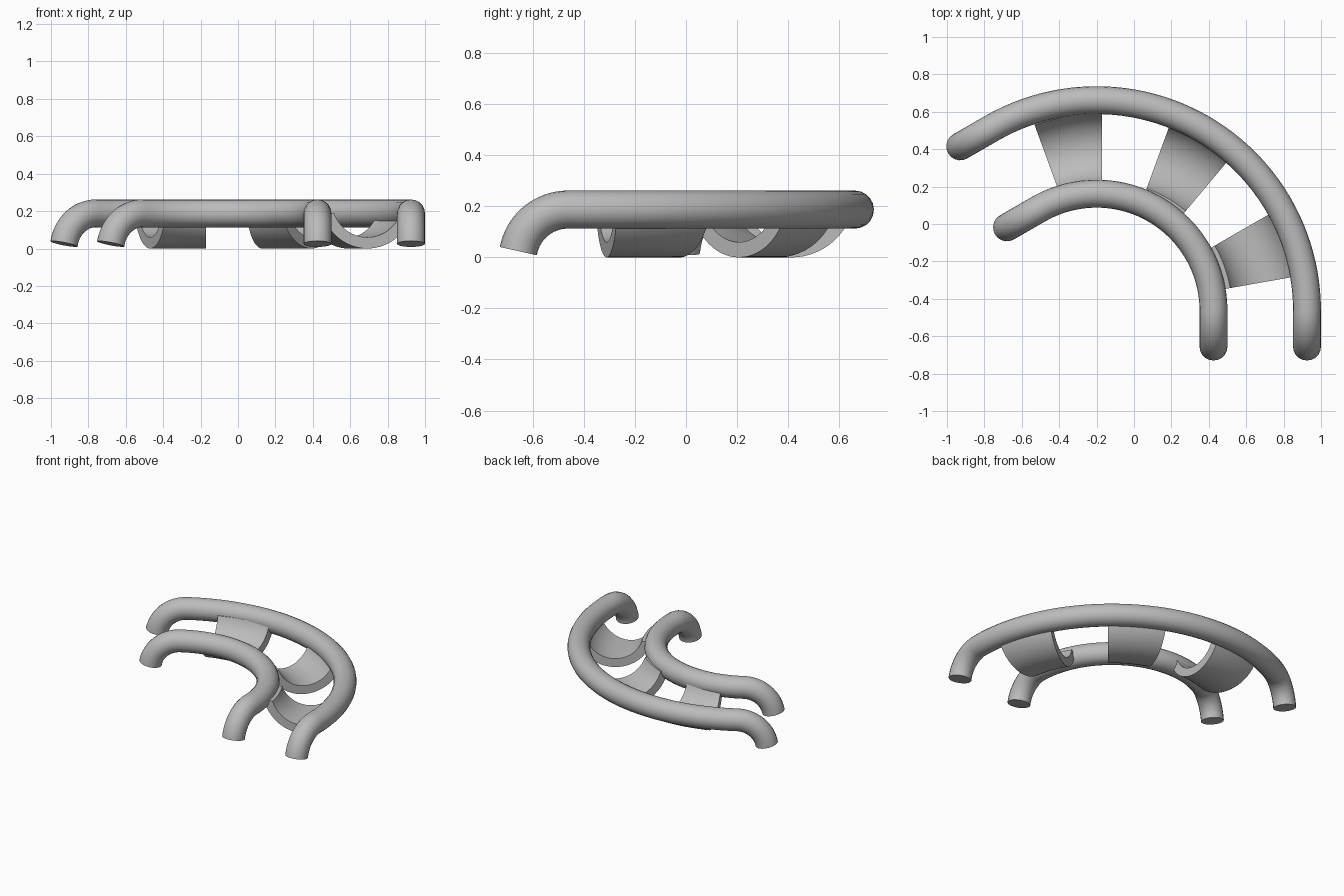
import bpy, bmesh
from math import sin, cos, radians, asin, pi
from mathutils import Vector

cube = bpy.data.objects.get("Cube")
if cube:
    bpy.data.objects.remove(cube, do_unlink=True)

CENTRE = Vector((-0.2, -0.463, 0))
RAIL_Z, TUBE = 0.1875, 0.0745
BEND, BEND_ANGLE = 0.197, 80
SWEEP = 120
TREAD_CENTRE = CENTRE + Vector((0.03, 0, 0))

grey = bpy.data.materials.new("plain_grey")
grey.use_nodes = True
grey.diffuse_color = (0.5, 0.5, 0.5, 1)
grey.node_tree.nodes["Principled BSDF"].inputs["Base Color"].default_value = (0.5, 0.5, 0.5, 1)


def activate(obj):
    bpy.ops.object.select_all(action='DESELECT')
    obj.select_set(True)
    bpy.context.view_layer.objects.active = obj


def on_arc(radius, degrees):
    a = radians(degrees)
    return CENTRE + Vector((radius * cos(a), radius * sin(a), RAIL_Z))


def bend(start, direction):
    # quarter-like curve from the rail end down to the ground
    pts = []
    for i in range(1, 17):
        a = radians(BEND_ANGLE * i / 16)
        pts.append(start + direction * BEND * sin(a) + Vector((0, 0, BEND * (cos(a) - 1))))
    return pts


def rail(name, radius):
    arc = [on_arc(radius, SWEEP * i / 48) for i in range(49)]
    a = radians(SWEEP)
    first = bend(arc[0], Vector((0, -1, 0)))
    last = bend(arc[-1], Vector((-sin(a), cos(a), 0)))
    path = first[::-1] + arc + last
    curve = bpy.data.curves.new(name, 'CURVE')
    curve.dimensions = '3D'
    curve.bevel_depth = TUBE
    curve.bevel_resolution = 8
    curve.use_fill_caps = True
    spline = curve.splines.new('POLY')
    spline.points.add(len(path) - 1)
    for p, co in zip(spline.points, path):
        p.co = (*co, 1)
    obj = bpy.data.objects.new(name, curve)
    bpy.context.collection.objects.link(obj)
    activate(obj)
    bpy.ops.object.convert(target='MESH')
    finish(bpy.context.object)


def tread(name, middle, half=10, mid_r=0.875, outer=0.25, inner=0.19, top=0.19):
    # U-shaped band section, revolved between the two rails
    def arc(r):
        lim = pi / 2 - asin((outer - top) / r)
        return [(mid_r + r * sin(t), outer - r * cos(t))
                for t in (lim * (i / 14 - 1) for i in range(29))]
    profile = arc(outer) + arc(inner)[::-1]
    bm = bmesh.new()
    rings = []
    steps = 12
    for s in range(steps + 1):
        a = radians(middle - half + 2 * half * s / steps)
        rings.append([bm.verts.new(TREAD_CENTRE + Vector((r * cos(a), r * sin(a), z)))
                      for r, z in profile])
    n = len(profile)
    for p, q in zip(rings, rings[1:]):
        for i in range(n):
            j = (i + 1) % n
            bm.faces.new((p[i], p[j], q[j], q[i]))
    # end faces as strips of quads
    for ring in (rings[0], rings[-1]):
        for i in range(n // 2 - 1):
            bm.faces.new((ring[i], ring[i + 1], ring[n - 2 - i], ring[n - 1 - i]))
    bmesh.ops.recalc_face_normals(bm, faces=bm.faces)
    mesh = bpy.data.meshes.new(name)
    bm.to_mesh(mesh)
    bm.free()
    obj = bpy.data.objects.new(name, mesh)
    bpy.context.collection.objects.link(obj)
    finish(obj)


def finish(obj):
    obj.data.materials.clear()
    obj.data.materials.append(grey)
    activate(obj)
    bpy.ops.object.shade_smooth_by_angle(angle=radians(35))


rail("outer_rail", 1.125)
rail("inner_rail", 0.625)
for label, angle in (("left", 20), ("middle", 60), ("right", 100)):
    tread(label + "_trough", angle)
